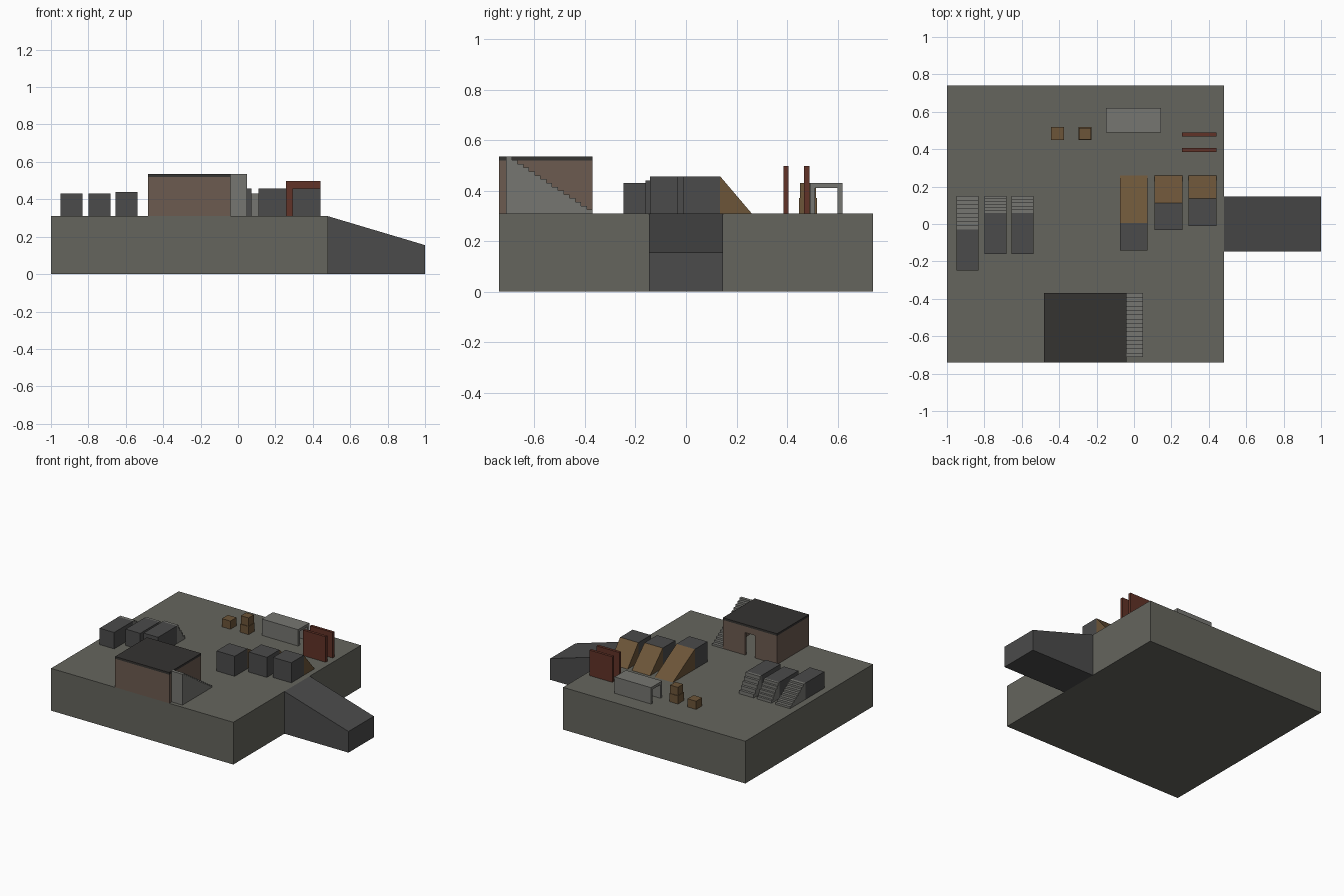
import bpy, bmesh

if "Cube" in bpy.data.objects:
    bpy.data.objects.remove(bpy.data.objects["Cube"])


def material(name, rgb):
    m = bpy.data.materials.new(name)
    m.diffuse_color = (*rgb, 1)
    m.use_nodes = True
    m.node_tree.nodes["Principled BSDF"].inputs["Base Color"].default_value = m.diffuse_color
    return m


GROUND = material("ground", (0.13, 0.13, 0.11))
CONCRETE = material("concrete", (0.07, 0.07, 0.07))
STEP = material("step_grey", (0.18, 0.18, 0.165))
WALL = material("wall_brown", (0.15, 0.105, 0.08))
ROOF = material("roof_dark", (0.035, 0.033, 0.031))
WOOD = material("wood", (0.15, 0.09, 0.04))
RUST = material("rust", (0.12, 0.032, 0.02))
Z = 0.31  # platform top


def prism(name, axis, profile, lo, hi, mat):
    """Extrude a profile: (y, z) points along x, or (x, z) points along y."""
    bm = bmesh.new()
    place = (lambda p, t: (t, *p)) if axis == 'x' else (lambda p, t: (p[0], t, p[1]))
    face = bm.faces.new([bm.verts.new(place(p, lo)) for p in profile])
    ext = bmesh.ops.extrude_face_region(bm, geom=[face])
    move = (hi - lo, 0, 0) if axis == 'x' else (0, hi - lo, 0)
    bmesh.ops.translate(bm, vec=move,
                        verts=[v for v in ext['geom'] if isinstance(v, bmesh.types.BMVert)])
    bmesh.ops.recalc_face_normals(bm, faces=bm.faces)
    mesh = bpy.data.meshes.new(name)
    bm.to_mesh(mesh)
    bm.free()
    mesh.materials.append(mat)
    ob = bpy.data.objects.new(name, mesh)
    bpy.context.collection.objects.link(ob)
    return ob


def box(name, x0, x1, y0, y1, z0, z1, mat):
    return prism(name, 'x', [(y0, z0), (y1, z0), (y1, z1), (y0, z1)], x0, x1, mat)


def stairs(name, x0, x1, y_top, y_bottom, height, n, mat):
    """Solid flight rising from y_bottom (back) to y_top (front)."""
    pts = [(y_top, Z), (y_bottom, Z)]
    run = (y_bottom - y_top) / n
    for i in range(n):
        z = Z + height * (i + 1) / n
        pts += [(y_bottom - run * i, z), (y_bottom - run * (i + 1), z)]
    prism(name, 'x', pts, x0, x1, mat)


# Platform and entry ramp
box("platform", -1, 0.48, -0.74, 0.74, 0, Z, GROUND)
prism("entry_ramp", 'y', [(0.48, 0), (1, 0), (1, 0.155), (0.48, Z)], -0.147, 0.147, CONCRETE)

# Three blocks with stairs of different pitch
for i, (x, y0, ym, h, n) in enumerate([(-0.95, -0.248, -0.03, 0.12, 8),
                                       (-0.80, -0.16, 0.06, 0.12, 6),
                                       (-0.655, -0.16, 0.06, 0.13, 5)]):
    box(f"stair_block_{i}", x, x + 0.118, y0, ym, Z, Z + h, CONCRETE)
    stairs(f"stair_flight_{i}", x, x + 0.118, ym, 0.15, h, n, STEP)

# Three blocks with wooden ramps of different pitch
for i, (x, y0, ym) in enumerate([(-0.075, -0.142, 0.005), (0.11, -0.033, 0.112),
                                 (0.292, -0.01, 0.135)]):
    box(f"ramp_block_{i}", x, x + 0.148, y0, ym, Z, 0.457, CONCRETE)
    prism(f"wood_ramp_{i}", 'x', [(ym, Z), (0.26, Z), (ym, 0.457)], x, x + 0.148, WOOD)

# House walls, with a doorway in the back wall
T, W = 0.02, 0.52
box("house_front_wall", -0.48, -0.04, -0.74, -0.74 + T, Z, W, WALL)
box("house_left_wall", -0.48, -0.48 + T, -0.74 + T, -0.37 - T, Z, W, WALL)
box("house_right_wall", -0.04 - T, -0.04, -0.74 + T, -0.37 - T, Z, W, WALL)
prism("house_back_wall", 'y', [(-0.48, Z), (-0.30, Z), (-0.30, 0.475), (-0.22, 0.475),
                               (-0.22, Z), (-0.04, Z), (-0.04, W), (-0.48, W)],
      -0.37 - T, -0.37, WALL)
box("house_roof", -0.48, -0.04, -0.74, -0.37, W, 0.536, ROOF)
stairs("house_stairs", -0.04, 0.048, -0.712, -0.37, 0.226, 15, STEP)

# Crawl tunnel, open at both ends
prism("tunnel", 'x', [(0.49, Z), (0.51, Z), (0.51, 0.41), (0.60, 0.41), (0.60, Z),
                      (0.62, Z), (0.62, 0.43), (0.49, 0.43)], -0.15, 0.145, STEP)

# Upright barrier boards
for i, y in enumerate((0.386, 0.468)):
    box(f"barrier_{i}", 0.257, 0.441, y, y + 0.02, Z, 0.497, RUST)

# Wooden crates, one single and one stack
box("crate_single", -0.445, -0.375, 0.448, 0.518, Z, 0.37, WOOD)
box("crate_lower", -0.297, -0.227, 0.448, 0.518, Z, 0.37, WOOD)
box("crate_upper", -0.293, -0.231, 0.452, 0.514, 0.37, 0.43, WOOD)
